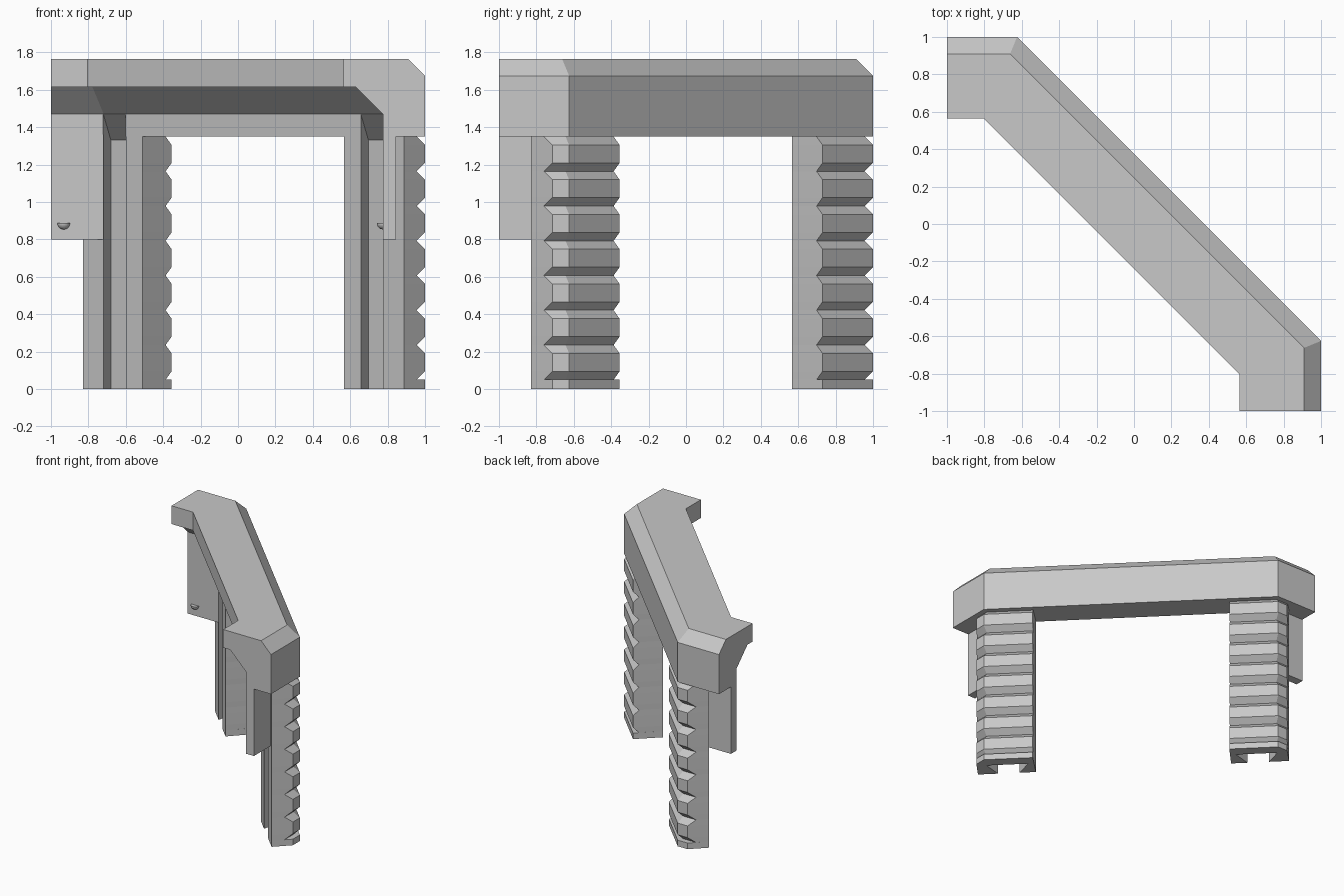
import bpy, bmesh, math
from mathutils import Vector

cube = bpy.data.objects.get("Cube")
if cube:
    bpy.data.objects.remove(cube, do_unlink=True)

grey = bpy.data.materials.new("plain_grey")
grey.use_nodes = True
grey.diffuse_color = (0.578, 0.578, 0.578, 1)
grey.node_tree.nodes["Principled BSDF"].inputs["Base Color"].default_value = (0.578, 0.578, 0.578, 1)


def loft(name, rings, swap=False):
    """Join equal-length rings of points into a capped solid; swap mirrors across the x = y plane."""
    bm = bmesh.new()
    vs = [[bm.verts.new((y, x, z) if swap else (x, y, z)) for x, y, z in r] for r in rings]
    n = len(vs[0])
    for a, b in zip(vs, vs[1:]):
        for i in range(n):
            j = (i + 1) % n
            bm.faces.new((a[i], a[j], b[j], b[i]))
    bm.faces.new(vs[0])
    bm.faces.new(vs[-1])
    bmesh.ops.recalc_face_normals(bm, faces=bm.faces)
    mesh = bpy.data.meshes.new(name)
    bm.to_mesh(mesh)
    bm.free()
    mesh.materials.append(grey)
    ob = bpy.data.objects.new(name, mesh)
    bpy.context.collection.objects.link(ob)
    return ob


def cut(ob, cutter):
    mod = ob.modifiers.new("slot", 'BOOLEAN')
    mod.operation = 'DIFFERENCE'
    mod.solver = 'EXACT'
    mod.object = cutter


# Beam: cornice profile (depth from outer face, height) swept round two mitred corners
TOP, BOTTOM = 1.765, 1.35
profile = [(0, BOTTOM), (0, 1.675), (0.09, TOP), (0.435, TOP), (0.435, 1.615),
           (0.37, 1.615), (0.225, 1.47), (0.225, BOTTOM)]
miter = math.tan(math.radians(22.5))
beam = loft("beam", [
    [(-1, 1 - d, z) for d, z in profile],
    [(-0.625 - d * miter, 1 - d, z) for d, z in profile],
    [(1 - d, -0.625 - d * miter, z) for d, z in profile],
    [(1 - d, -1, z) for d, z in profile]])

# Leg footprint: inner corners, then outer edge at full size and at groove depth
inner = [(-0.83, 0.887), (-0.51, 0.567)]
outer = [(-0.355, 0.73), (-0.625, 1), (-0.715, 1)]
groove = [(-0.387, 0.698), (-0.644, 0.955), (-0.76, 0.955)]
PITCH, HALF, LEDGE = 0.1857, 0.045, 0.05

levels = [(0, outer), (LEDGE, outer), (LEDGE, groove)]
for i in range(7):
    z = LEDGE + i * PITCH
    levels += [(z + HALF, outer), (z + PITCH - HALF, outer), (z + PITCH, groove)]

# Dovetail slot: lip point and inward direction for each wall
walls = [((-0.72, 0.777), (0.04, 0.15)), ((-0.6, 0.657), (0.15, 0.04))]


def slot_ring(z_of):
    pts = []
    for (px, py), (dx, dy) in walls:
        ends = [(px + t * dx, py + t * dy, z_of(t)) for t in (-0.3, 1)]
        pts += ends if not pts else ends[::-1]
    return pts


# Tab plate outline, ending against the leg's inner face
tab = [(-1, 0.775), (-0.718, 0.775), (-0.788, 0.845), (-1, 0.845)]

for side, swap in (("right", False), ("left", True)):
    leg = loft(side + "_leg", [[(x, y, z) for x, y in inner + edge] for z, edge in levels], swap)
    slot = loft(side + "_slot_cutter", [slot_ring(lambda t: -0.1),
                                        slot_ring(lambda t: 1.469 - 0.137 * t)], swap)
    slot.hide_render = True
    slot.hide_viewport = True
    slot.display_type = 'WIRE'
    cut(leg, slot)
    cut(beam, slot)
    loft(side + "_tab", [[(x, y, z) for x, y in tab] for z in (0.8, 1.36)], swap)

    # Catch nub: flat-topped quarter ball on the tab face
    R, steps = 0.034, 10
    rings = []
    for k in range(5):
        a = math.radians(88) * k / 4
        r = R * math.cos(a)
        rings.append([(-0.932 + r * math.cos(math.pi * i / steps),
                       0.776 - r * math.sin(math.pi * i / steps),
                       0.887 - R * math.sin(a)) for i in range(steps + 1)])
    loft(side + "_catch_nub", rings, swap)

# Apply the slot cuts, then drop the cutters
bpy.context.view_layer.update()
deps = bpy.context.evaluated_depsgraph_get()
solids = [o for o in bpy.context.collection.objects if o.modifiers]
baked = [(o, bpy.data.meshes.new_from_object(o.evaluated_get(deps))) for o in solids]
for ob, mesh in baked:
    ob.modifiers.clear()
    ob.data = mesh
for side in ("right", "left"):
    bpy.data.objects.remove(bpy.data.objects[side + "_slot_cutter"], do_unlink=True)
